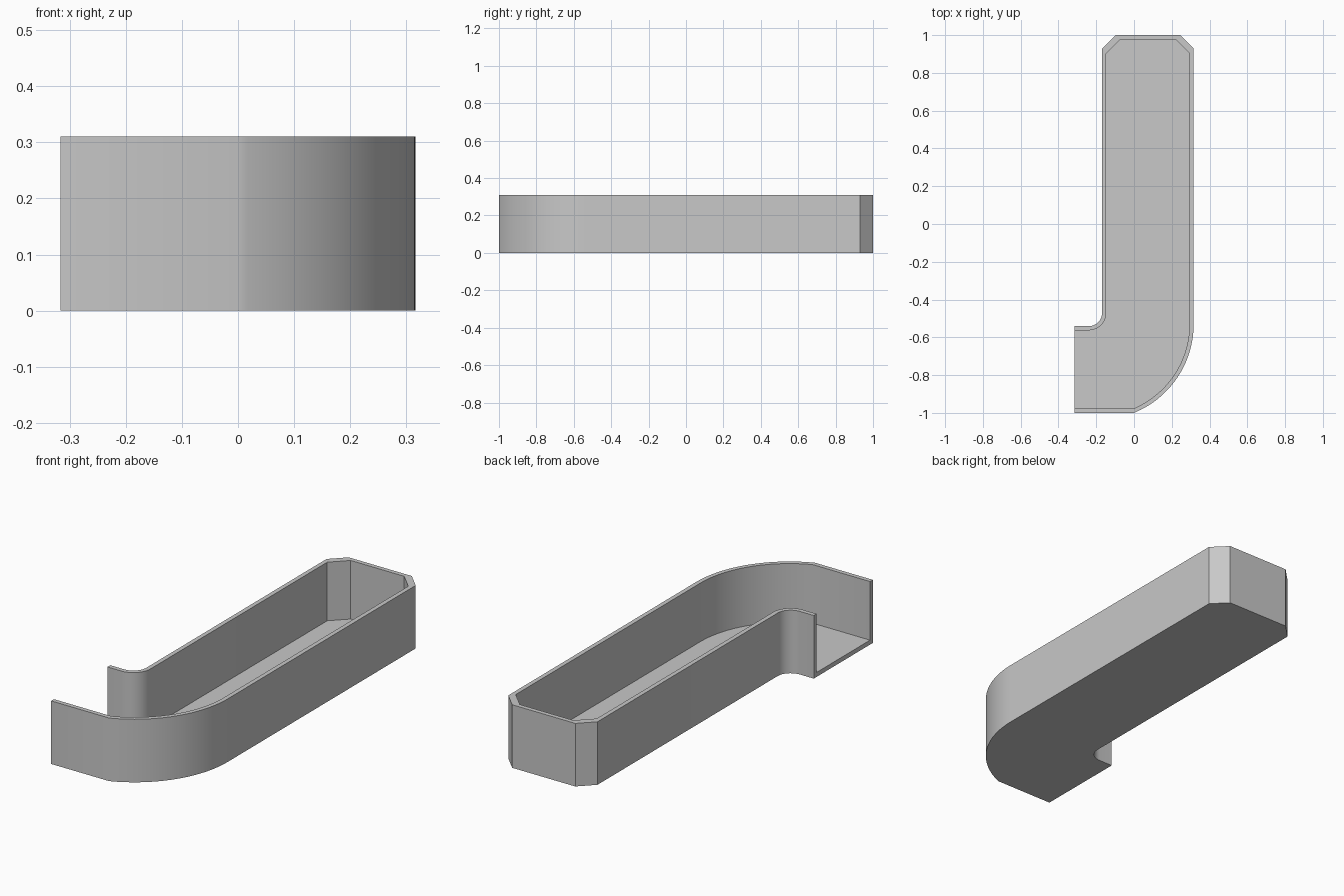
import bpy, bmesh
from math import cos, sin, asin, pi, radians

cube = bpy.data.objects.get("Cube")
if cube:
    bpy.data.objects.remove(cube, do_unlink=True)

HALF, HEIGHT, FLOOR, WALL = 0.316, 0.31, 0.022, 0.022


def arc(cx, cy, r, start, end, steps):
    angles = [start + (end - start) * i / steps for i in range(steps + 1)]
    return [(cx + r * cos(a), cy + r * sin(a)) for a in angles]


def outline(inset, chamfer):
    """Open path round the wall, from one side of the mouth to the other."""
    left, right, back, front = -0.169 + inset, HALF - inset, 1 - inset, -1 + inset
    fillet, bend = 0.071 + inset, 0.507 - inset
    bend_x, bend_y = HALF - 0.507, -0.53
    path = [(-HALF, -0.47 - fillet)]
    path += arc(-0.24, -0.47, fillet, -pi / 2, 0, 12)
    path += [(left, back - chamfer), (left + chamfer, back),
             (right - chamfer, back), (right, back - chamfer)]
    path += arc(bend_x, bend_y, bend, 0, asin((front - bend_y) / bend), 32)
    path.append((-HALF, front))
    return path


# Channel: outer and inner wall, floor, rim and open mouth
bm = bmesh.new()


def loop(path, z):
    return [bm.verts.new((x, y, z)) for x, y in path]


outer, inner = outline(0, 0.071), outline(WALL, 0.075)
loops = [loop(outer, 0), loop(outer, HEIGHT), loop(inner, HEIGHT), loop(inner, FLOOR)]
for a, b in zip(loops, loops[1:]):
    for i in range(len(a) - 1):
        bm.faces.new((a[i], a[i + 1], b[i + 1], b[i]))
bm.faces.new(loops[0])
bm.faces.new(loops[-1])
bm.faces.new([l[0] for l in loops] + [l[-1] for l in reversed(loops)])
bmesh.ops.recalc_face_normals(bm, faces=bm.faces)

mesh = bpy.data.meshes.new("channel_tray")
bm.to_mesh(mesh)
bm.free()
tray = bpy.data.objects.new("channel_tray", mesh)
bpy.context.collection.objects.link(tray)

# Plain grey
grey = bpy.data.materials.new("light_grey")
grey.use_nodes = True
colour = (0.58, 0.58, 0.58, 1)
grey.diffuse_color = colour
grey.node_tree.nodes["Principled BSDF"].inputs["Base Color"].default_value = colour
mesh.materials.append(grey)

# Smooth bends, sharp corners
bpy.ops.object.select_all(action="DESELECT")
tray.select_set(True)
bpy.context.view_layer.objects.active = tray
bpy.ops.object.shade_smooth_by_angle(angle=radians(30))
